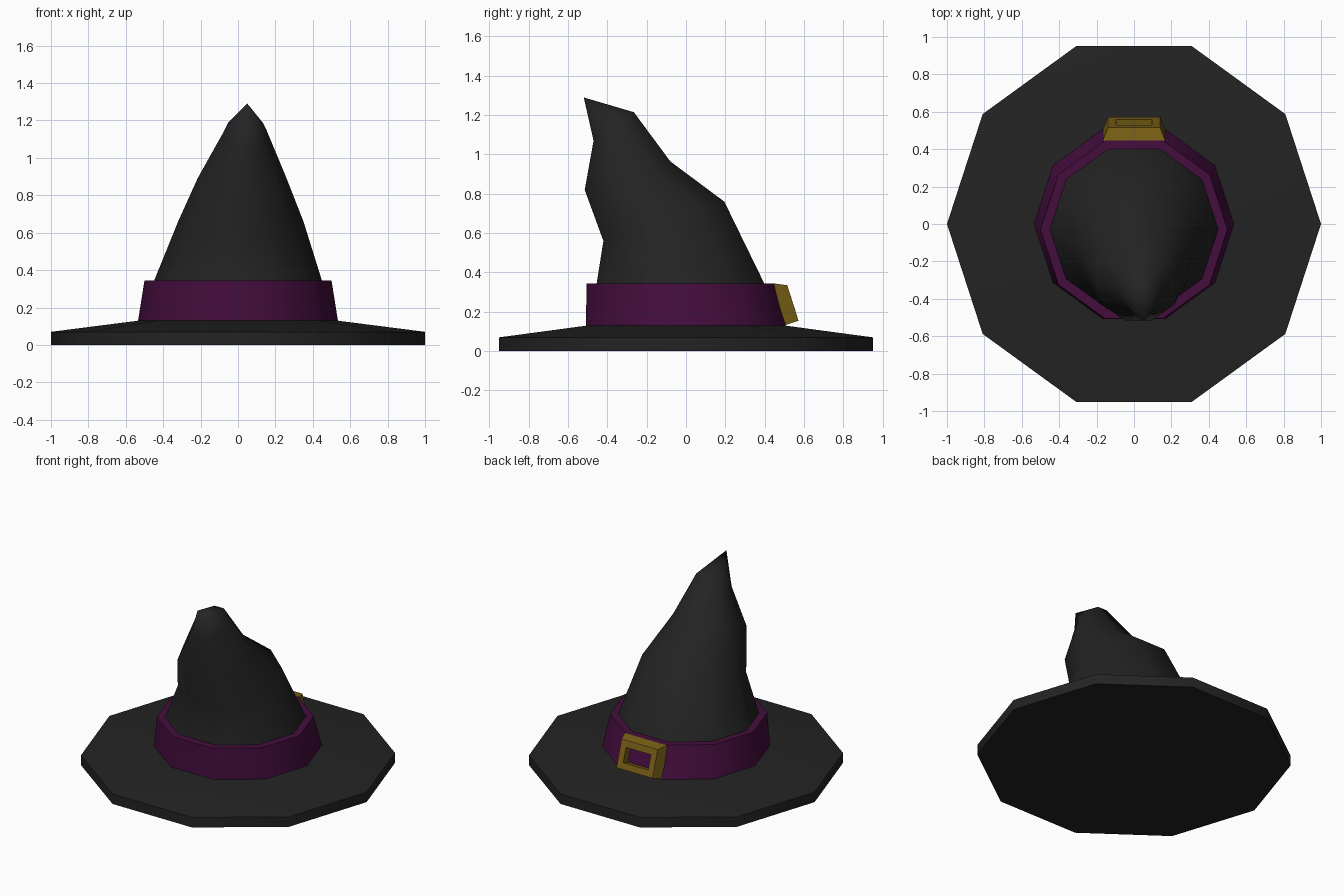
import bpy, bmesh
from math import sin, cos, pi, radians
from mathutils import Vector

if "Cube" in bpy.data.objects:
    bpy.data.objects.remove(bpy.data.objects["Cube"])

SIDES = 10


def material(name, rgb):
    m = bpy.data.materials.new(name)
    m.use_nodes = True
    m.diffuse_color = (*rgb, 1)
    bsdf = m.node_tree.nodes["Principled BSDF"]
    bsdf.inputs["Base Color"].default_value = (*rgb, 1)
    bsdf.inputs["Roughness"].default_value = 0.8
    return m


black = material("black felt", (0.017, 0.017, 0.017))
purple = material("purple ribbon", (0.058, 0.004, 0.048))
gold = material("dull gold", (0.19, 0.115, 0.008))


def ring(bm, centre, rx, front=None, back=None):
    """Ten-sided ring; front and back (y, z) ends tilt and stretch it."""
    c = Vector(centre)
    depth = Vector((0, rx, 0))
    if front:
        f, b = Vector((c.x, *front)), Vector((c.x, *back))
        c = (f + b) / 2
        depth = (b - f) / 2 / sin(2 * pi / 5)
    angles = [2 * pi * i / SIDES for i in range(SIDES)]
    return [bm.verts.new(c + Vector((rx * cos(a), 0, 0)) + depth * sin(a)) for a in angles]


def bridge(bm, a, b):
    n = len(a)
    return [bm.faces.new((a[i], a[(i + 1) % n], b[(i + 1) % n], b[i])) for i in range(n)]


def finish(bm, name, mats, angle=None):
    bmesh.ops.recalc_face_normals(bm, faces=bm.faces[:])
    me = bpy.data.meshes.new(name)
    bm.to_mesh(me)
    bm.free()
    ob = bpy.data.objects.new(name, me)
    bpy.context.collection.objects.link(ob)
    for m in mats:
        me.materials.append(m)
    if angle:
        bpy.ops.object.select_all(action="DESELECT")
        ob.select_set(True)
        bpy.context.view_layer.objects.active = ob
        bpy.ops.object.shade_smooth_by_angle(angle=radians(angle))
    return ob


# Brim: flat underside, thin rim, gently rising top
bm = bmesh.new()
rings = [ring(bm, (0, 0, z), r) for r, z in ((1, 0), (1, 0.07), (0.53, 0.13))]
for a, b in zip(rings, rings[1:]):
    bridge(bm, a, b)
bm.faces.new(rings[0])
bm.faces.new(rings[-1])
finish(bm, "brim", [black], 40)

# Ribbon band leaning towards the front, with a narrow top ledge
bm = bmesh.new()
rings = [ring(bm, (0, y, z), r) for r, y, z in
         ((0.535, 0, 0.125), (0.5, -0.03, 0.345), (0.45, -0.028, 0.345))]
for a, b in zip(rings, rings[1:]):
    bridge(bm, a, b)
finish(bm, "band", [purple], 40)

# Crumpled crown: tilted rings given by half width, x offset, front and back ends
bm = bmesh.new()
crown = (
    (0.45, 0, (-0.455, 0.34), (0.40, 0.34)),
    (0.335, 0.015, (-0.42, 0.56), (0.195, 0.76)),
    (0.237, 0.022, (-0.515, 0.82), (-0.08, 0.965)),
    (0.115, 0.04, (-0.47, 1.07), (-0.265, 1.215)),
)
rings = [ring(bm, (x, 0, 0), r, f, b) for r, x, f, b in crown]
for a, b in zip(rings, rings[1:]):
    bridge(bm, a, b)
tip = bm.verts.new((0.05, -0.52, 1.29))
for i in range(SIDES):
    bm.faces.new((rings[-1][i], rings[-1][(i + 1) % SIDES], tip))
finish(bm, "crown", [black], 180)

# Buckle: tapered block at the back with a recessed ribbon-coloured window
bm = bmesh.new()


def rect(half, top, bottom):
    return [bm.verts.new((x, *p)) for x, p in
            ((-half, top), (half, top), (half, bottom), (-half, bottom))]


base = rect(0.167, (0.445, 0.345), (0.50, 0.13))
face = rect(0.14, (0.515, 0.335), (0.572, 0.155))
hole = rect(0.097, (0.528, 0.293), (0.559, 0.197))
floor = rect(0.09, (0.486, 0.278), (0.515, 0.186))
for a, b in ((base, face), (face, hole), (hole, floor)):
    bridge(bm, a, b)
bm.faces.new(floor).material_index = 1
bm.faces.new(base)
finish(bm, "buckle", [gold, purple])
